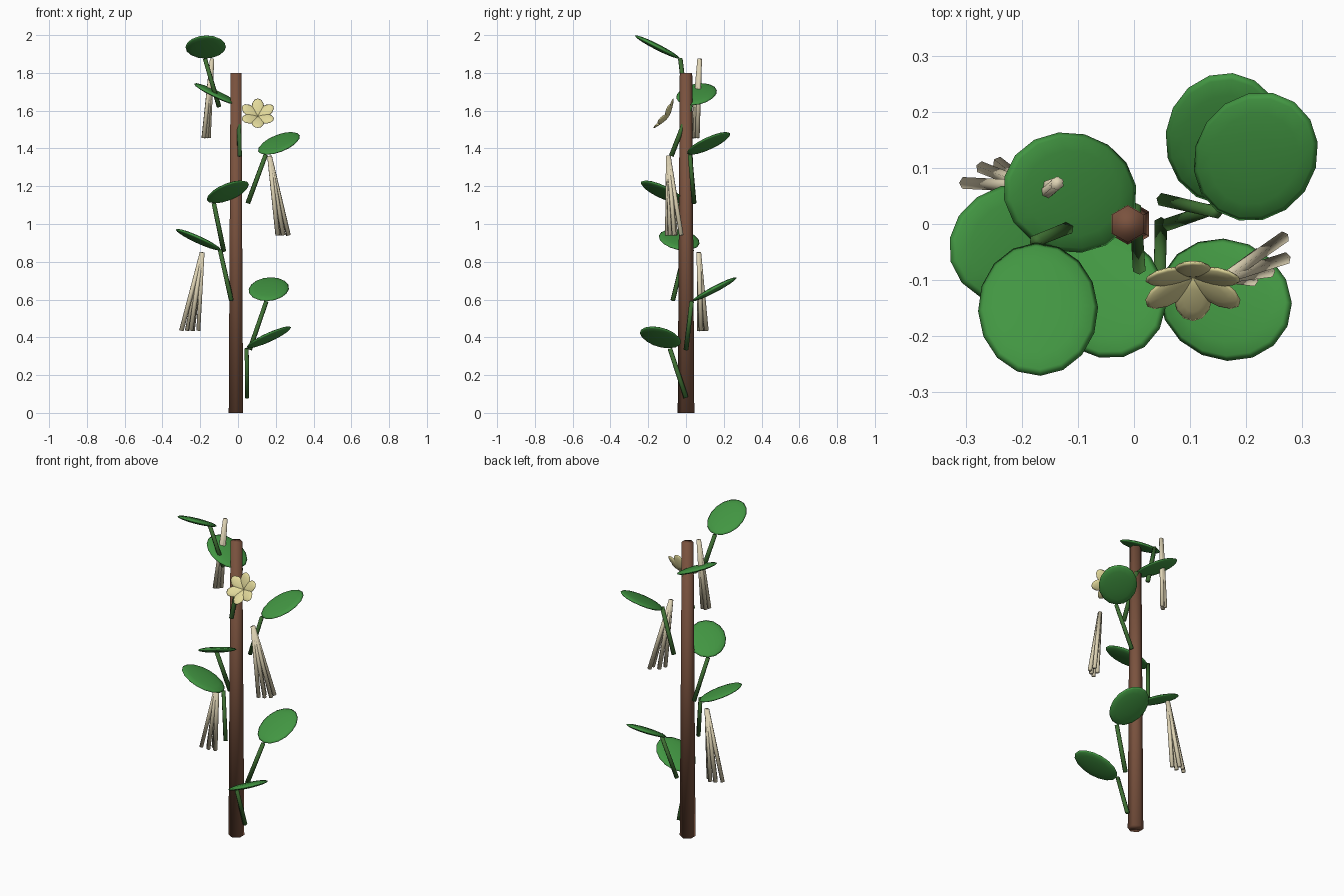
import bpy, bmesh, math
from mathutils import Vector, Matrix

if "Cube" in bpy.data.objects:
    bpy.data.objects.remove(bpy.data.objects["Cube"])


def srgb(r, g, b):
    lin = lambda c: c / 12.92 if c <= 0.04045 else ((c + 0.055) / 1.055) ** 2.4
    return (*[lin(c / 255) for c in (r, g, b)], 1)


def material(name, col):
    m = bpy.data.materials.new(name)
    m.diffuse_color = srgb(*col)
    m.use_nodes = True
    m.node_tree.nodes["Principled BSDF"].inputs["Base Color"].default_value = m.diffuse_color
    return m


BARK = material("bark_brown", (122, 82, 62))
LEAF = material("leaf_green", (66, 150, 66))
STEM = material("stem_green", (62, 110, 50))
PETAL = material("petal_yellow", (226, 217, 155))
POD = material("pod_cream", (222, 211, 180))


def finish(bm, name, mat):
    me = bpy.data.meshes.new(name)
    for f in bm.faces:
        f.smooth = True
    bm.to_mesh(me)
    bm.free()
    me.materials.append(mat)
    ob = bpy.data.objects.new(name, me)
    bpy.context.collection.objects.link(ob)


def rod(bm, a, b, r1, r2):
    """Six-sided tapered rod from a to b."""
    a, b = Vector(a), Vector(b)
    d = b - a
    rot = Matrix() if d.x == d.y == 0 else d.to_track_quat('Z', 'Y').to_matrix().to_4x4()
    bmesh.ops.create_cone(bm, cap_ends=True, segments=6, radius1=r1, radius2=r2,
                          depth=d.length, matrix=Matrix.Translation((a + b) / 2) @ rot)


def ellipsoid(bm, centre, along, side, size, seg=16, rings=8):
    """Flattened sphere; along and side give its length and width directions."""
    u = Vector(along).normalized()
    n = u.cross(Vector(side)).normalized()
    v = n.cross(u)
    m = Matrix((u, v, n)).transposed().to_4x4()
    bmesh.ops.create_uvsphere(bm, u_segments=seg, v_segments=rings, radius=1,
                              matrix=Matrix.Translation(centre) @ m @ Matrix.Diagonal((*size, 1)))


# Trunk
bm = bmesh.new()
rod(bm, (-0.011, 0, 0), (-0.011, 0, 1.8), 0.044, 0.033)
finish(bm, "trunk", BARK)

# Leaves on stems: stem base, stem tip, leaf centre
sprigs = [
    ((0.048, 0.0, 0.08), (0.046, -0.085, 0.34), (0.163, -0.135, 0.400)),
    ((0.062, 0.0, 0.335), (0.150, 0.030, 0.59), (0.163, 0.152, 0.655)),
    ((-0.035, -0.07, 0.595), (-0.095, -0.005, 0.862), (-0.210, -0.036, 0.917)),
    ((-0.075, 0.030, 0.855), (-0.128, -0.030, 1.11), (-0.054, -0.125, 1.170)),
    ((0.052, 0.043, 1.11), (0.147, 0.021, 1.367), (0.217, 0.120, 1.427)),
    ((0.009, -0.078, 1.36), (0.002, 0.027, 1.63), (-0.114, 0.056, 1.687)),
    ((-0.10, 0.0, 1.62), (-0.175, -0.030, 1.875), (-0.171, -0.152, 1.937)),
]
for i, (base, tip, centre) in enumerate(sprigs, 1):
    bm = bmesh.new()
    rod(bm, base, tip, 0.013, 0.012)
    finish(bm, f"stem_{i}", STEM)
    bm = bmesh.new()
    d = Vector(centre) - Vector(tip)
    ellipsoid(bm, centre, d, (-d.y, d.x, 0), (0.133, 0.107, 0.016))
    finish(bm, f"leaf_{i}", LEAF)

# Hanging pod bunches: shared top, bottom height, pod ends
bunches = [
    ((-0.187, 0.067, 0.85), 0.435,
     [(-0.30, 0.073), (-0.27, 0.10), (-0.24, 0.108), (-0.21, 0.08), (-0.25, 0.07)]),
    ((0.165, -0.095, 1.36), 0.94,
     [(0.265, -0.025), (0.268, -0.062), (0.24, -0.085), (0.21, -0.10), (0.22, -0.055)]),
    ((-0.136, 0.073, 1.875), 1.455,
     [(-0.155, 0.06), (-0.168, 0.045), (-0.182, 0.035), (-0.175, 0.06)]),
]
for i, ((x, y, z), low, ends) in enumerate(bunches, 1):
    bm = bmesh.new()
    for ex, ey in ends:
        rod(bm, (x + 0.03 * (ex - x), y + 0.03 * (ey - y), z), (ex, ey, low), 0.012, 0.012)
    finish(bm, f"pod_bunch_{i}", POD)

# Cupped flower with six petals, facing forward and up
n = Vector((0, -0.83, 0.56)).normalized()
right = Vector((1, 0, 0))
up = Vector((0, 0.56, 0.83)).normalized()
heart = Vector((0.105, -0.118, 1.585)) - n * 0.03
bm = bmesh.new()
for k in range(6):
    a = math.radians(90 + 60 * k)
    out = right * math.cos(a) + up * math.sin(a)
    across = up * math.cos(a) - right * math.sin(a)
    d = (out + n * 0.35).normalized()
    ellipsoid(bm, heart + d * 0.049, d, across, (0.051, 0.034, 0.008), 12, 6)
finish(bm, "flower", PETAL)
